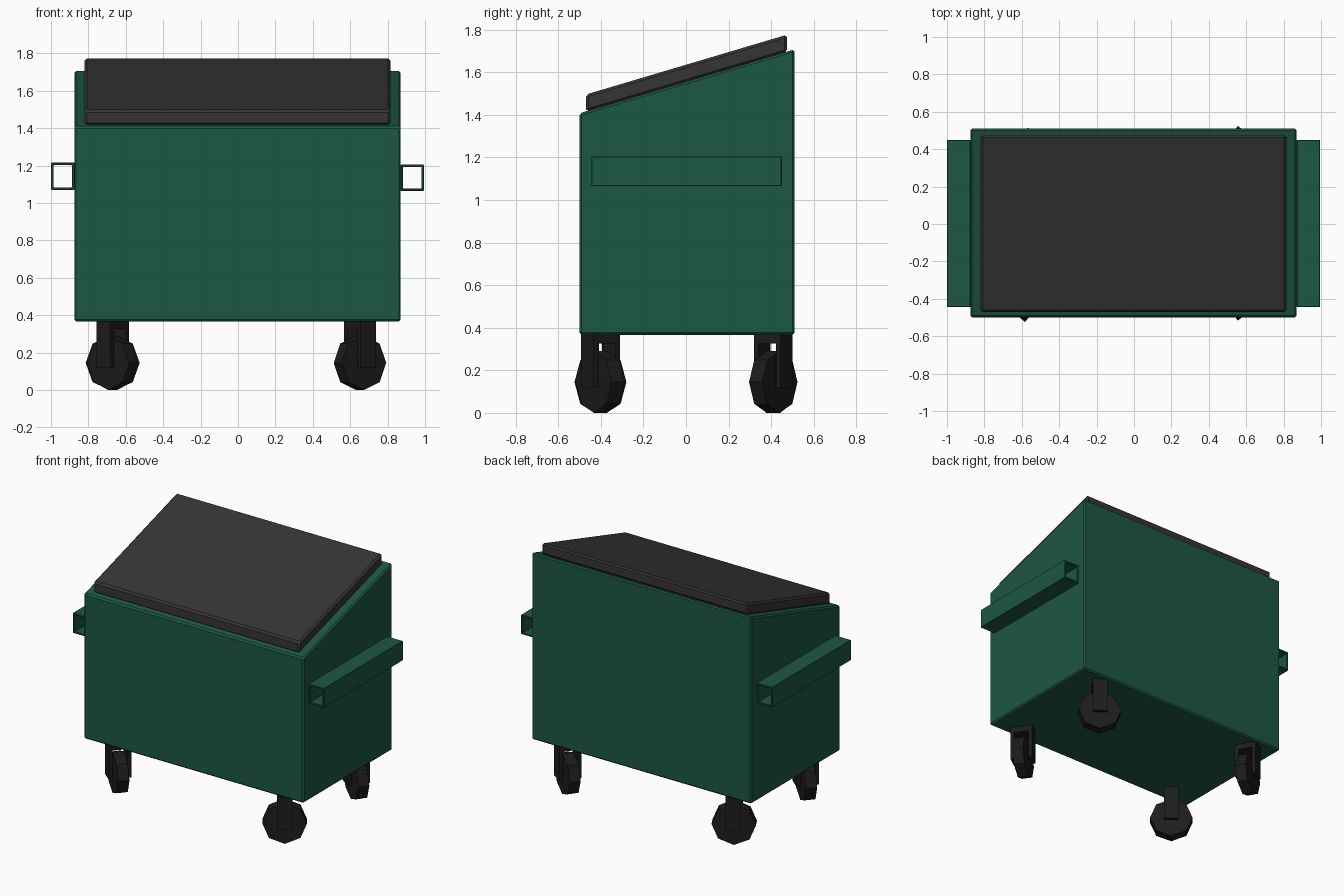
import bpy, bmesh, math
from mathutils import Matrix, Vector

if "Cube" in bpy.data.objects:
    bpy.data.objects.remove(bpy.data.objects["Cube"])


def material(name, rgb):
    m = bpy.data.materials.new(name)
    m.diffuse_color = (*rgb, 1)
    m.use_nodes = True
    m.node_tree.nodes["Principled BSDF"].inputs["Base Color"].default_value = m.diffuse_color
    return m


GREEN = material("green_paint", (0.012, 0.095, 0.058))
GREY = material("dark_plastic", (0.035, 0.035, 0.035))
BLACK = material("black_rubber", (0.012, 0.012, 0.012))


def finish(name, bm, mat, bevel=0):
    bmesh.ops.recalc_face_normals(bm, faces=bm.faces)
    me = bpy.data.meshes.new(name)
    bm.to_mesh(me)
    bm.free()
    me.materials.append(mat)
    ob = bpy.data.objects.new(name, me)
    bpy.context.collection.objects.link(ob)
    if bevel:
        mod = ob.modifiers.new("bevel", "BEVEL")
        mod.width = bevel
        mod.segments = 1
    return ob


def side_profile(name, pts, x0, x1, mat, bevel):
    """Extrude a (y, z) outline along x."""
    bm = bmesh.new()
    face = bm.faces.new([bm.verts.new((x0, y, z)) for y, z in pts])
    ext = bmesh.ops.extrude_face_region(bm, geom=[face])
    verts = [v for v in ext["geom"] if isinstance(v, bmesh.types.BMVert)]
    bmesh.ops.translate(bm, verts=verts, vec=(x1 - x0, 0, 0))
    return finish(name, bm, mat, bevel)


def box(bm, center, size):
    m = Matrix.Translation(center) @ Matrix.Diagonal((*size, 1))
    bmesh.ops.create_cube(bm, size=1, matrix=m)


def rail(name, x0, x1, z0, z1, y0=-0.445, y1=0.45, wall=0.013):
    """Open rectangular tube along y."""
    bm = bmesh.new()
    rings = []
    for y in (y0, y1):
        for t in (0, wall):
            pts = [(x0 + t, z0 + t), (x1 - t, z0 + t), (x1 - t, z1 - t), (x0 + t, z1 - t)]
            rings.append([bm.verts.new((x, y, z)) for x, z in pts])
    for a, b in ((0, 1), (2, 3), (0, 2), (1, 3)):
        for i in range(4):
            j = (i + 1) % 4
            bm.faces.new((rings[a][i], rings[a][j], rings[b][j], rings[b][i]))
    return finish(name, bm, GREEN, 0.003)


def caster(name, x, y, heading):
    place = Matrix.Translation((x, y, 0)) @ Matrix.Rotation(math.radians(heading), 4, "Z")
    # fork: two side plates and a top bridge
    bm = bmesh.new()
    for s in (-1, 1):
        box(bm, (0, s * 0.063, 0.245), (0.1, 0.026, 0.25))
    box(bm, (0, 0, 0.348), (0.1, 0.1, 0.044))
    finish(name + "_fork", bm, BLACK).matrix_world = place
    # octagonal wheel, and a slim axle between the plates
    for part, r, depth in (("_wheel", 0.145, 0.075), ("_axle", 0.02, 0.12)):
        bm = bmesh.new()
        m = Matrix.Translation((0, 0, 0.145)) @ Matrix.Rotation(math.pi / 2, 4, "X")
        bmesh.ops.create_cone(bm, cap_ends=True, segments=8, radius1=r, radius2=r,
                              depth=depth, matrix=m)
        finish(name + part, bm, BLACK).matrix_world = place


# body with sloping top
side_profile("bin_body", [(-0.5, 0.367), (0.51, 0.367), (0.51, 1.708), (-0.5, 1.408)],
             -0.875, 0.87, GREEN, 0.01)
# lid slab following the slope
side_profile("lid", [(-0.47, 1.415), (0.475, 1.695), (0.475, 1.777), (-0.47, 1.496)],
             -0.82, 0.815, GREY, 0.012)
# lifting pockets on both sides
rail("left_lift_rail", -1.0, -0.875, 1.07, 1.215)
rail("right_lift_rail", 0.87, 0.995, 1.065, 1.205)
# swivel casters, each turned toward its corner
caster("front_left_caster", -0.67, -0.402, -40)
caster("front_right_caster", 0.652, -0.402, 35)
caster("back_left_caster", -0.67, 0.41, 30)
caster("back_right_caster", 0.652, 0.41, -35)
